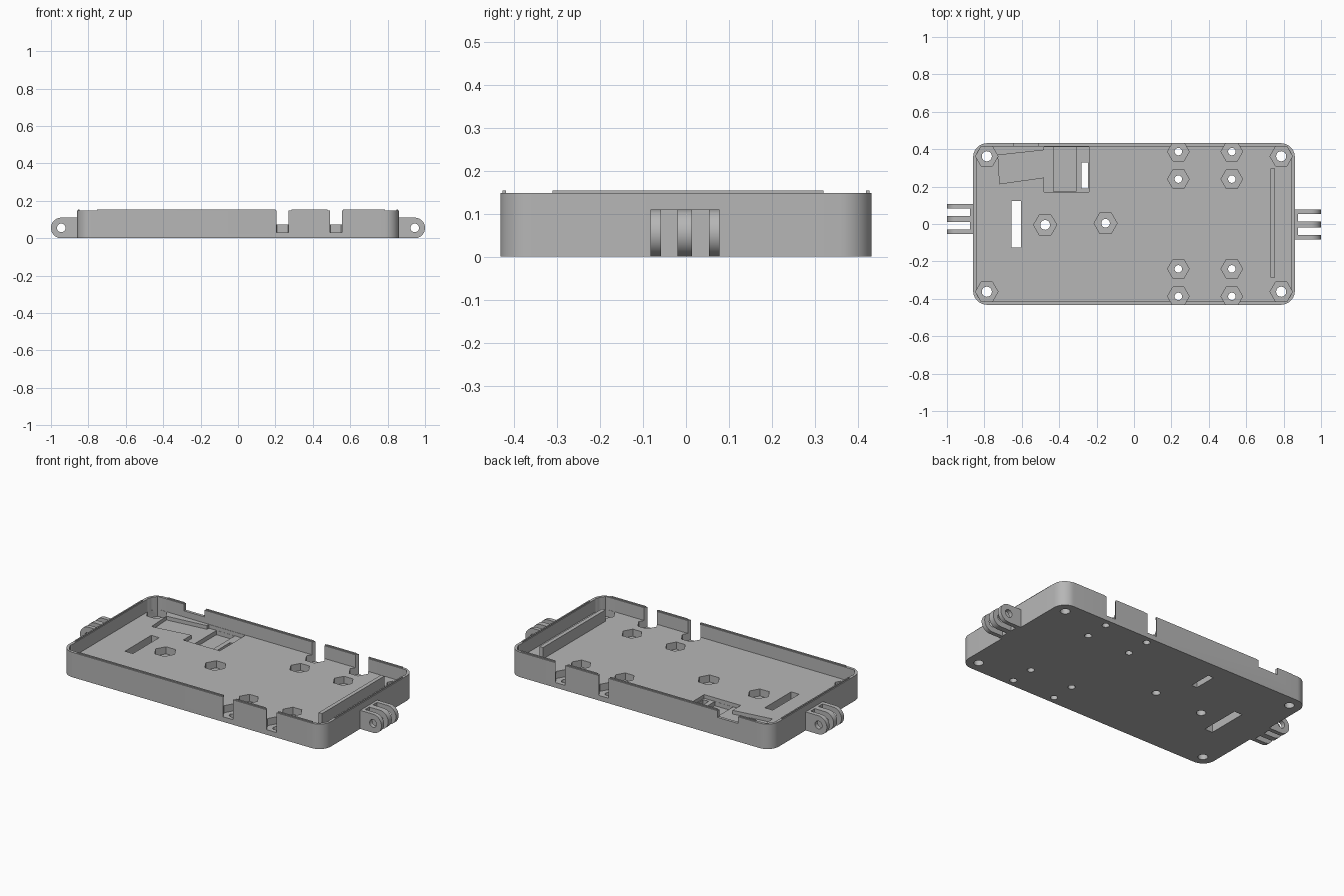
import bpy, math
from mathutils import Matrix

cube = bpy.data.objects.get("Cube")
if cube:
    bpy.data.objects.remove(cube, do_unlink=True)

grey = bpy.data.materials.new("plain grey")
grey.use_nodes = True
COLOUR = (0.47, 0.47, 0.47, 1)
grey.diffuse_color = COLOUR
grey.node_tree.nodes["Principled BSDF"].inputs["Base Color"].default_value = COLOUR


def prism(name, pts, z0, z1):
    """Extrude a counter-clockwise outline from z0 to z1."""
    n = len(pts)
    verts = [(x, y, z) for z in (z0, z1) for x, y in pts]
    faces = [tuple(reversed(range(n))), tuple(range(n, 2 * n))]
    faces += [(i, (i + 1) % n, n + (i + 1) % n, n + i) for i in range(n)]
    mesh = bpy.data.meshes.new(name)
    mesh.from_pydata(verts, [], faces)
    mesh.materials.append(grey)
    ob = bpy.data.objects.new(name, mesh)
    bpy.context.collection.objects.link(ob)
    return ob


def rect(x0, x1, y0, y1):
    return [(x0, y0), (x1, y0), (x1, y1), (x0, y1)]


def ring(x, y, r, n):
    return [(x + r * math.cos(math.tau * i / n), y + r * math.sin(math.tau * i / n))
            for i in range(n)]


def rounded(hx, hy, r, steps=10):
    pts = []
    for k, (sx, sy) in enumerate([(1, 1), (-1, 1), (-1, -1), (1, -1)]):
        for i in range(steps + 1):
            a = math.pi / 2 * (k + i / steps)
            pts.append((sx * (hx - r) + r * math.cos(a), sy * (hy - r) + r * math.sin(a)))
    return pts


def cut(ob, pts, z0, z1):
    """Subtract a prism from the object and discard the cutter."""
    cutter = prism("cutter", pts, z0, z1)
    cutter.hide_render = True
    mod = ob.modifiers.new("cut", "BOOLEAN")
    mod.operation = "DIFFERENCE"
    mod.solver = "EXACT"
    mod.object = cutter
    graph = bpy.context.evaluated_depsgraph_get()
    mesh = bpy.data.meshes.new_from_object(ob.evaluated_get(graph))
    ob.modifiers.clear()
    ob.data = mesh
    bpy.data.objects.remove(cutter, do_unlink=True)


def smooth(ob):
    bpy.ops.object.select_all(action="DESELECT")
    ob.select_set(True)
    bpy.context.view_layer.objects.active = ob
    bpy.ops.object.shade_smooth_by_angle(angle=math.radians(30))


HX, HY, TOP, FLOOR, POCKET = 0.86, 0.432, 0.148, 0.072, 0.03
WALL = 0.017

# Tray with rounded corners and a thick floor
tray = prism("tray", rounded(HX, HY, 0.075), 0, TOP)
cut(tray, rounded(HX - WALL, HY - WALL, 0.058), FLOOR, 0.3)

# Hexagonal nut pockets with screw holes; the outermost ones break through the walls
spots = [(sx * 0.787, sy * 0.362, 0.06, 0.027) for sx in (-1, 1) for sy in (-1, 1)]
spots += [(x, s * y, 0.058, 0.02) for x in (0.237, 0.523) for s in (-1, 1) for y in (0.24, 0.387)]
spots += [(-0.475, -0.005, 0.062, 0.026), (-0.152, 0.004, 0.062, 0.023)]
for x, y, hex_r, hole_r in spots:
    cut(tray, ring(x, y, hex_r, 6), POCKET, 0.31)
    cut(tray, ring(x, y, hole_r, 24), -0.1, 0.1)

# Strap slot, switch recess with its window, lead channel and rear wall notch
cut(tray, rect(-0.655, -0.603, -0.125, 0.122), -0.1, 0.2)
cut(tray, rect(-0.48, -0.24, 0.172, 0.413), 0.05, 0.2)
cut(tray, rect(-0.43, -0.31, 0.173, 0.412), 0.025, 0.21)
cut(tray, rect(-0.282, -0.246, 0.19, 0.328), -0.1, 0.22)
cut(tray, [(-0.718, 0.215), (-0.47, 0.25), (-0.47, 0.396), (-0.727, 0.368)], 0.05, 0.2)
cut(tray, rect(-0.645, -0.51, 0.38, 0.5), 0.108, 0.3)
smooth(tray)

# Snap ridges along the rim
LIP = 0.154
for side, spans in ((-1, [(-0.755, 0.2), (0.285, 0.478), (0.562, 0.785)]),
                    (1, [(-0.755, -0.65), (-0.505, 0.2), (0.285, 0.478), (0.562, 0.785)])):
    for x0, x1 in spans:
        y = side * 0.423
        prism("long_snap_ridge", rect(x0, x1, y - 0.004, y + 0.004), 0.14, LIP)
for x in (-0.851, 0.851):
    prism("end_snap_ridge", rect(x - 0.004, x + 0.004, -0.31, 0.32), 0.14, LIP)

# Retaining rib standing on the floor
prism("retaining_rib", rect(0.73, 0.753, -0.287, 0.298), FLOOR - 0.01, 0.14)

# Hinge lugs: three rounded prongs at each end, joined by a root block
R, CX = 0.055, 0.945
outline = [(0.85, 0), (CX, 0)]
outline += [(CX + R * math.sin(math.pi * i / 20), R - R * math.cos(math.pi * i / 20))
            for i in range(1, 20)]
outline += [(CX, 2 * R), (0.85, 2 * R)]
STAND = Matrix.Rotation(math.pi / 2, 4, "X")
prongs = ((-0.083, -0.058), (-0.02, 0.014), (0.053, 0.078))
for side, shift, label in ((1, 0, "left"), (-1, 0.024, "right")):
    turn = Matrix.Translation((0, shift, 0)) @ Matrix.Rotation(0 if side > 0 else math.pi, 4, "Z")
    for y0, y1 in prongs:
        prong = prism(label + "_hinge_prong", outline, -y1, -y0)
        cut(prong, ring(CX, R, 0.023, 28), -0.3, 0.3)
        prong.data.transform(turn @ STAND)
        smooth(prong)
    root = prism(label + "_hinge_root", rect(0.85, 0.876, -0.083, 0.078), 0, 2 * R)
    root.data.transform(turn)
